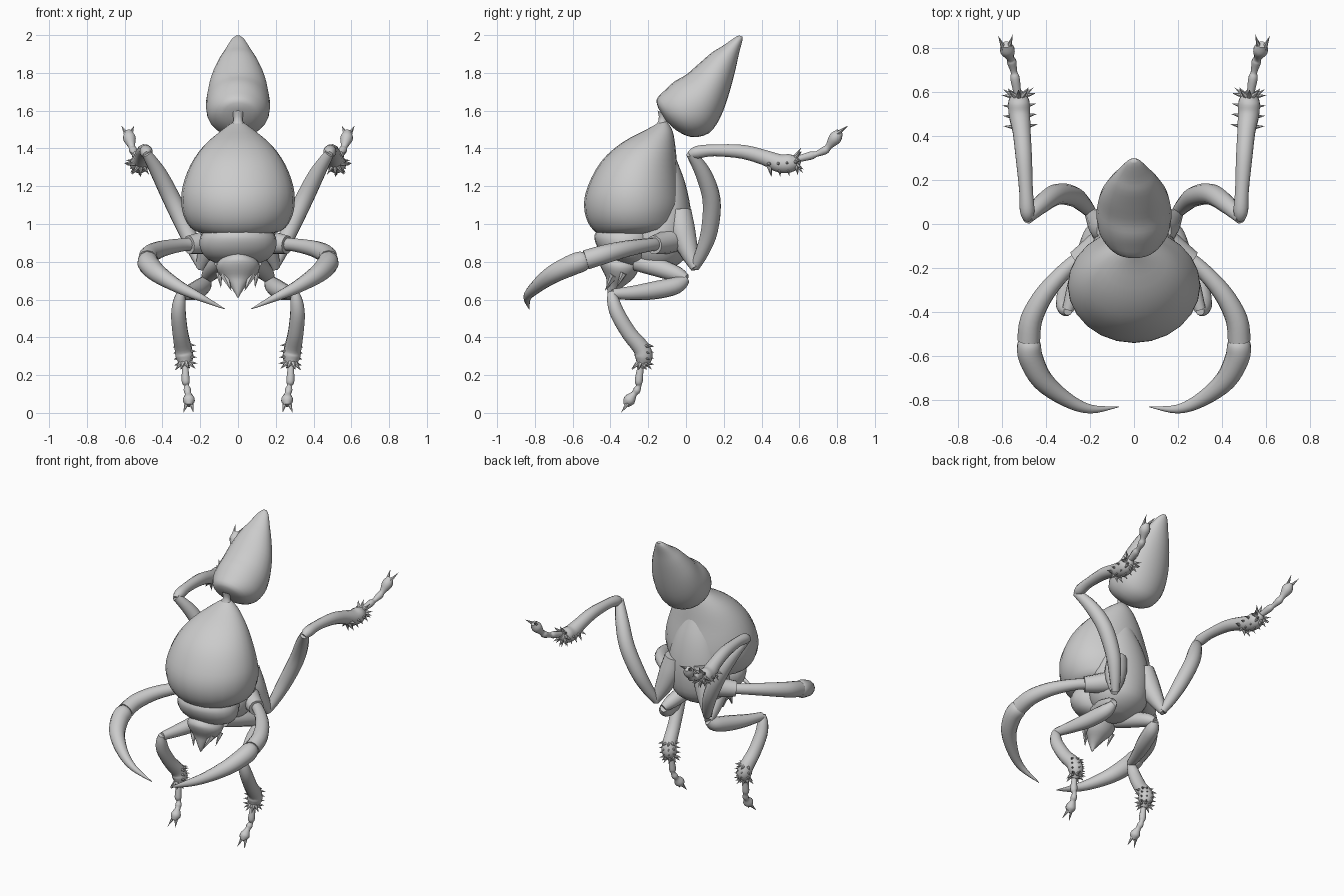
import bpy, bmesh, math
from mathutils import Vector as V

shell = bpy.data.materials.new("shell grey")
shell.diffuse_color = (0.6, 0.6, 0.6, 1)


def finish(name, bm, mirror=False, angle=40):
    """Turn a bmesh into a smooth shaded object, mirrored across x if paired."""
    bmesh.ops.recalc_face_normals(bm, faces=bm.faces)
    me = bpy.data.meshes.new(name)
    bm.to_mesh(me)
    bm.free()
    ob = bpy.data.objects.new(name, me)
    bpy.context.collection.objects.link(ob)
    me.materials.append(shell)
    if mirror:
        ob.modifiers.new("Mirror", 'MIRROR').use_mirror_merge = False
    bpy.ops.object.select_all(action='DESELECT')
    bpy.context.view_layer.objects.active = ob
    ob.select_set(True)
    bpy.ops.object.shade_smooth_by_angle(angle=math.radians(angle))


def smooth_path(rows, steps):
    """Catmull-Rom interpolation of rows of numbers."""
    out = []
    n = len(rows)
    for i in range(n - 1):
        quad = [rows[max(i - 1, 0)], rows[i], rows[i + 1], rows[min(i + 2, n - 1)]]
        for s in range(steps):
            t = s / steps
            out.append([0.5 * (2 * b + (c - a) * t + (2 * a - 5 * b + 4 * c - d) * t * t
                               + (3 * b - a - 3 * c + d) * t ** 3) for a, b, c, d in zip(*quad)])
    out.append(list(rows[-1]))
    return out


def skin(bm, rings):
    loops = [[bm.verts.new(p) for p in r] for r in rings]
    n = len(loops[0])
    for a, b in zip(loops, loops[1:]):
        for k in range(n):
            bm.faces.new((a[k], a[(k + 1) % n], b[(k + 1) % n], b[k]))
    bm.faces.new(loops[0])
    bm.faces.new(loops[-1])


def loft(name, rows, sides=24):
    """Rows: front (y, z), back (y, z), half width in x."""
    rings = []
    for y1, z1, y2, z2, w in smooth_path(rows, 3):
        c, h = V((0, (y1 + y2) / 2, (z1 + z2) / 2)), V((0, (y1 - y2) / 2, (z1 - z2) / 2))
        w = max(w, 0.002)
        rings.append([c + h * math.cos(2 * math.pi * k / sides)
                      + V((w * math.sin(2 * math.pi * k / sides), 0, 0)) for k in range(sides)])
    bm = bmesh.new()
    skin(bm, rings)
    finish(name, bm)


def tube(name, rows, sides=12):
    """Rows: x, y, z, radius; paired on both sides."""
    pts = smooth_path(rows, 4)
    rings, u = [], None
    for i, (x, y, z, r) in enumerate(pts):
        t = (V(pts[min(i + 1, len(pts) - 1)][:3]) - V(pts[max(i - 1, 0)][:3])).normalized()
        u = t.orthogonal().normalized() if u is None else (u - t * u.dot(t)).normalized()
        v = t.cross(u)
        rings.append([V((x, y, z)) + max(r, 0.002) * (u * math.cos(a) + v * math.sin(a))
                      for a in (2 * math.pi * k / sides for k in range(sides))])
    bm = bmesh.new()
    skin(bm, rings)
    finish(name, bm, True)


def spikes(name, items):
    """Items: base point, tip point, base radius."""
    bm = bmesh.new()
    for base, tip, r in items:
        base, tip = V(base), V(tip)
        d = tip - base
        u = d.orthogonal().normalized()
        v = d.normalized().cross(u)
        ring = [bm.verts.new(base + r * (u * math.cos(a) + v * math.sin(a)))
                for a in (math.tau * k / 6 for k in range(6))]
        top = bm.verts.new(tip)
        for k in range(6):
            bm.faces.new((ring[k], ring[(k + 1) % 6], top))
        bm.faces.new(ring)
    finish(name, bm, True)


def shin_spikes(name, a, b, spine_dir, reach):
    """Three rows of thorns on the outside of a shin end plus a crown at its tip."""
    a, b, down = V(a), V(b), V(spine_dir).normalized()
    axis = (b - a).normalized()
    down = (down - axis * down.dot(axis)).normalized()
    side = axis.cross(down)
    items = []
    for i in range(4):
        p = a.lerp(b, i / 3)
        for ang in (-80, -35, 0, 35, 80):
            d = down * math.cos(math.radians(ang)) + side * math.sin(math.radians(ang))
            items.append((p + d * 0.02, p + d * reach + axis * 0.008, 0.015))
    for k in range(8):
        d = down * math.cos(k * math.pi / 4) + side * math.sin(k * math.pi / 4)
        items.append((b + d * 0.02, b + d * (reach - 0.012) + axis * 0.035, 0.014))
    spikes(name, items)


# Raised bulb and its narrow neck
loft("upper_bulb", [
    (-.145, 1.61, -.10, 1.54, .03), (-.155, 1.66, -.05, 1.495, .105), (-.11, 1.71, .03, 1.46, .155),
    (-.06, 1.755, .12, 1.48, .17), (0, 1.79, .18, 1.56, .165), (.07, 1.85, .225, 1.68, .145),
    (.14, 1.91, .26, 1.81, .105), (.19, 1.94, .28, 1.9, .07), (.255, 1.985, .297, 1.965, .035),
    (.28, 1.998, .3, 1.992, .012)])
loft("neck", [(-.15, 1.6, -.09, 1.57, .03), (-.145, 1.55, -.1, 1.54, .025), (-.18, 1.49, -.08, 1.49, .06)])

# Main rounded shell
loft("main_shell", [
    (-.14, 1.54, -.1, 1.54, .025), (-.2, 1.505, -.07, 1.49, .085), (-.34, 1.43, -.055, 1.4, .18),
    (-.45, 1.33, -.045, 1.3, .25), (-.52, 1.2, -.03, 1.2, .293), (-.54, 1.1, -.02, 1.11, .3),
    (-.52, 1.01, -.03, 1.04, .28), (-.47, .95, -.05, .98, .23), (-.4, .93, -.1, .95, .12)])

# Chest behind the shell
loft("chest", [
    (-.15, 1.34, -.05, 1.34, .06), (-.2, 1.22, -.005, 1.22, .13), (-.25, 1.08, .025, 1.08, .18),
    (-.3, .95, .03, .95, .2), (-.32, .86, .01, .84, .18), (-.28, .79, -.05, .78, .13),
    (-.25, .75, -.12, .75, .06)])

# Collar plate and head
loft("collar", [
    (-.45, .99, -.15, .96, .17), (-.485, .94, -.15, .92, .2), (-.47, .88, -.17, .86, .2),
    (-.43, .83, -.2, .8, .16), (-.38, .8, -.24, .77, .08)])
loft("head", [
    (-.43, .85, -.27, .83, .06), (-.46, .815, -.25, .79, .105), (-.45, .77, -.25, .76, .115),
    (-.425, .72, -.28, .71, .085), (-.42, .68, -.33, .67, .045), (-.415, .64, -.37, .64, .02),
    (-.405, .61, -.395, .61, .003)])
spikes("jaw", [((.07, -.38, .73), (.035, -.43, .645), .025), ((.1, -.33, .74), (.09, -.37, .66), .018)])

# Grasping arms with curved claws
tube("arm_root", [(.1, -.05, .92, .07), (.19, -.12, .9, .06), (.26, -.17, .89, .05)])
tube("arm", [(.2, -.13, .895, .035), (.29, -.19, .89, .035), (.4, -.31, .87, .043),
             (.465, -.43, .84, .05), (.478, -.53, .81, .052)])
tube("claw", [(.478, -.52, .815, .038), (.477, -.55, .803, .055), (.468, -.61, .78, .056),
              (.415, -.71, .73, .048), (.31, -.795, .665, .034), (.2, -.84, .612, .021),
              (.07, -.83, .55, .002)])

# Raised rear legs
tube("rear_hip", [(.11, -.03, 1.07, .06), (.13, -.02, .97, .07), (.16, .01, .87, .055), (.2, .05, .765, .025)])
tube("rear_thigh", [(.19, .045, .77, .025), (.225, .085, .85, .036), (.275, .125, .97, .046),
                    (.35, .135, 1.13, .048), (.42, .09, 1.27, .042), (.485, .025, 1.375, .026)])
tube("rear_shin", [(.482, .02, 1.365, .02), (.485, .06, 1.38, .034), (.49, .15, 1.39, .032),
                   (.5, .3, 1.382, .038), (.51, .42, 1.35, .042), (.52, .5, 1.32, .05),
                   (.523, .56, 1.325, .048), (.527, .6, 1.345, .02)])
shin_spikes("rear_thorns", (.515, .44, 1.325), (.523, .58, 1.335), (0, 0, -1), .08)
tube("rear_foot", [(.527, .58, 1.34, .016), (.54, .66, 1.362, .022), (.545, .69, 1.37, .015),
                   (.555, .735, 1.39, .022), (.562, .755, 1.41, .018), (.575, .79, 1.455, .034),
                   (.58, .815, 1.49, .018)])
spikes("rear_toes", [((.57, .795, 1.475), (.55, .86, 1.52), .014), ((.59, .795, 1.475), (.617, .855, 1.52), .014)])

# Lower standing legs
tube("lower_hip", [(.08, -.26, .8, .05), (.12, -.15, .77, .05), (.15, -.05, .735, .042), (.17, 0, .71, .025)])
tube("lower_thigh", [(.165, 0, .71, .025), (.185, -.05, .675, .045), (.22, -.16, .65, .048),
                     (.265, -.28, .635, .038), (.3, -.39, .63, .026)])
tube("lower_shin", [(.3, -.395, .64, .02), (.31, -.385, .59, .034), (.315, -.36, .52, .04),
                    (.305, -.3, .42, .042), (.29, -.235, .34, .046), (.282, -.225, .29, .046),
                    (.28, -.24, .24, .02)])
shin_spikes("lower_thorns", (.29, -.235, .36), (.282, -.235, .265), (-.5, 1, 0), .07)
tube("lower_foot", [(.28, -.24, .25, .016), (.277, -.25, .17, .022), (.273, -.25, .145, .014),
                    (.268, -.26, .12, .02), (.264, -.275, .1, .017), (.26, -.3, .068, .032),
                    (.26, -.318, .04, .016)])
spikes("lower_toes", [((.25, -.305, .055), (.235, -.345, .0), .014), ((.27, -.305, .055), (.29, -.345, .0), .014)])
